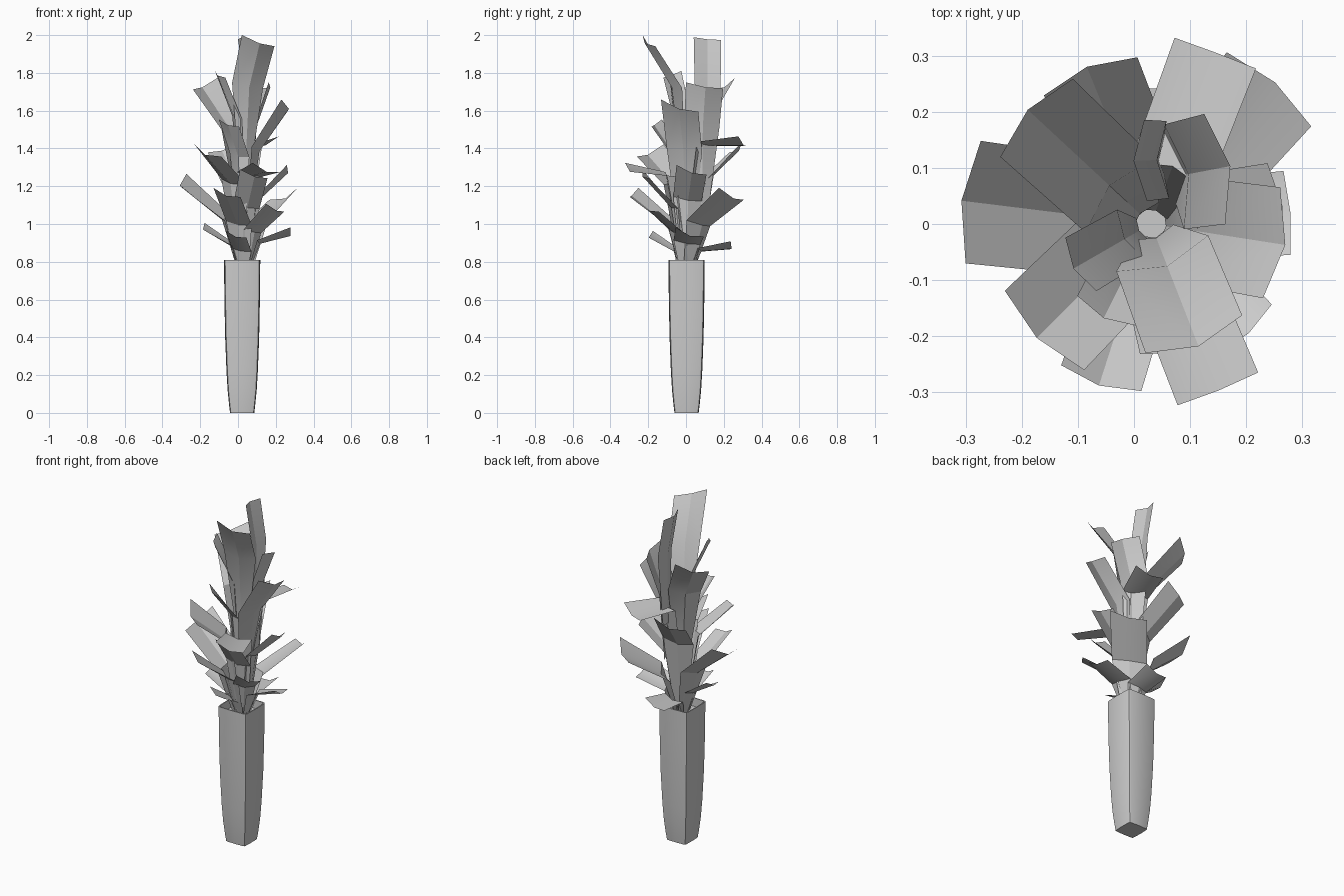
import bpy, bmesh, math
from mathutils import Vector

if "Cube" in bpy.data.objects:
    bpy.data.objects.remove(bpy.data.objects["Cube"])

CX, CY = 0.022, 0.003


def make_object(name, bm, angle, recalc):
    if recalc:
        bmesh.ops.recalc_face_normals(bm, faces=bm.faces)
    mesh = bpy.data.meshes.new(name)
    bm.to_mesh(mesh)
    bm.free()
    ob = bpy.data.objects.new(name, mesh)
    bpy.context.collection.objects.link(ob)
    bpy.ops.object.select_all(action='DESELECT')
    ob.select_set(True)
    bpy.context.view_layer.objects.active = ob
    bpy.ops.object.shade_smooth_by_angle(angle=math.radians(angle))
    return ob


# Tall tapered pot: rounded square sections, hollow rim, soil cap
def square_ring(bm, z, h):
    pts = []
    for k in range(4):
        for x, y in ((.975, -.82), (1, 0), (.975, .82), (.935, .935)):
            a = k * math.pi / 2
            pts.append(bm.verts.new((CX + h * (x * math.cos(a) - y * math.sin(a)),
                                     CY + h * (x * math.sin(a) + y * math.cos(a)), z)))
    return pts


bm = bmesh.new()
profile = [(0, .064), (.04, .069), (.12, .077), (.22, .083), (.4, .090),
           (.6, .094), (.81, .096), (.81, .090), (.76, .089)]
rings = [square_ring(bm, z, h) for z, h in profile]
for a, b in zip(rings, rings[1:]):
    for i in range(len(a)):
        j = (i + 1) % len(a)
        bm.faces.new((a[i], a[j], b[j], b[i]))
bm.faces.new(rings[0])
bm.faces.new(rings[-1])
make_object("pot", bm, 50, True)


# Leaf: stalk rising along the stem, a crease, then a cupped blade outward
def add_leaf(bm, tip, bend_z, width, stem=(0.03, 0.0), twist=-0.16, reach=0.3):
    tip = Vector(tip)
    axis = Vector((stem[0], stem[1], 0))
    out = Vector((tip.x, tip.y, 0)) - axis
    bend = axis + out * reach
    bend.z = bend_z
    d = out.normalized()
    side = Vector((-d.y, d.x, 0))
    root = axis + d * 0.02
    root.z = max(0.74, bend_z - 0.42)
    nrm = side.cross((tip - bend).normalized())
    if nrm.z > 0:
        nrm = -nrm
    grid = []
    for p, w, n, tw in ((root, width * 0.4, d, 0),
                        (bend, width * 0.95, (d - Vector((0, 0, .4))).normalized(), twist / 2),
                        (tip, width, nrm, twist)):
        row = []
        for s in (-1, 0, 1):
            q = p + side * (s * w / 2) + n * (w * (0.09 if s == 0 else -0.06))
            q.z += s * tw * w
            row.append(bm.verts.new(q))
        grid.append(row)
    for a, b in zip(grid, grid[1:]):
        for i in range(2):
            bm.faces.new((a[i], b[i], b[i + 1], a[i + 1]))


# Tip x, y, z, crease height, width
leaves = [
    (.11, -.205, 1.965, 1.73, .185), (-.18, .195, 1.735, 1.51, .19),
    (-.10, -.075, 1.79, 1.56, .11), (.255, -.035, 1.62, 1.39, .20),
    (.145, .305, 1.43, 1.42, .155),
    (.245, .245, 1.15, 1.0, .20), (-.295, .04, 1.22, 1.03, .22),
    (-.08, .27, 1.40, 1.21, .18), (-.165, -.195, 1.38, 1.22, .20),
    (-.06, -.28, 1.16, 1.00, .15), (.15, -.295, 1.29, 1.26, .155),
    (.20, -.19, 1.08, .96, .13), (.275, .02, .95, .90, .15),
    (.255, .03, 1.28, 1.13, .16), (-.01, -.19, .94, .86, .11),
    (-.18, 0, .98, .89, .12), (.04, .24, .88, .86, .13),
    (-.05, -.16, 1.53, 1.36, .12), (.085, -.22, 1.26, 1.09, .15)]
bm = bmesh.new()
for x, y, z, bz, w in leaves:
    add_leaf(bm, (x, y, z), bz, w)
# Upper leaf on the right, and the upright top leaf turned edge-on to the front
add_leaf(bm, (.155, .10, 1.73), 1.52, .20, (.05, .08), -.08)
add_leaf(bm, (.012, .113, 1.98), 1.74, .145, (.07, .115), .05)
make_object("leaves", bm, 30, False)
